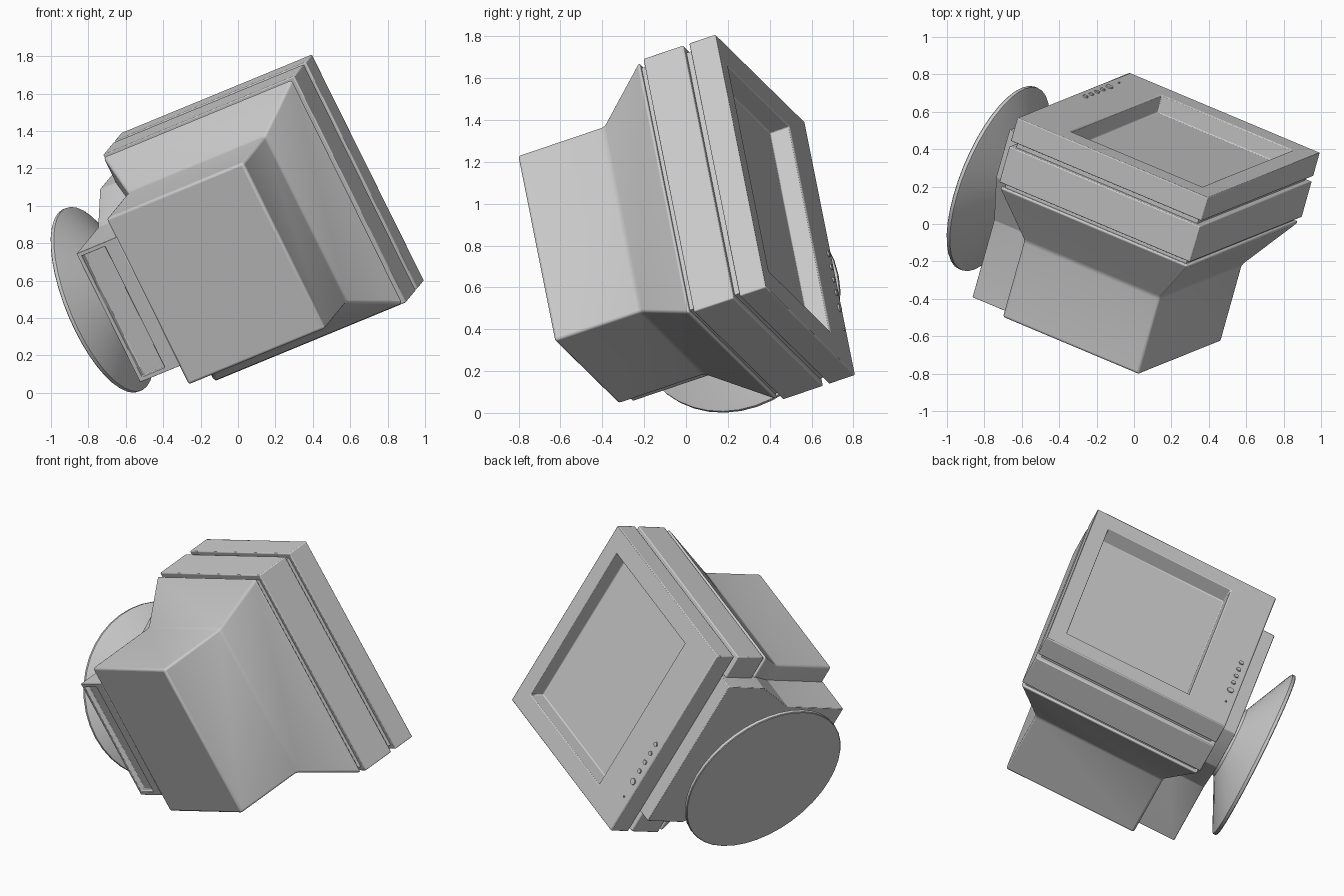
import bpy, bmesh, math
from mathutils import Matrix, Vector

cube = bpy.data.objects.get("Cube")
if cube:
    bpy.data.objects.remove(cube, do_unlink=True)

# One plain grey plastic
GREY = (0.6, 0.6, 0.6, 1)
plastic = bpy.data.materials.new("grey_plastic")
plastic.use_nodes = True
plastic.diffuse_color = GREY
plastic.node_tree.nodes["Principled BSDF"].inputs["Base Color"].default_value = GREY

# Tilted pose: parts are modelled upright, facing -y, origin at the bezel centre
up = Vector((0.862, -0.362, 0.355)).normalized()
side = Vector((-0.437, -0.176, 0.882))
side = (side - up * side.dot(up)).normalized()
POSE = Matrix((side, up.cross(side), up)).transposed().to_4x4()
POSE.translation = (0.185, 0.475, 0.995)


def finish(name, bm, bevel=0.0, segments=2):
    bmesh.ops.recalc_face_normals(bm, faces=bm.faces)
    mesh = bpy.data.meshes.new(name)
    bm.to_mesh(mesh)
    bm.free()
    mesh.materials.append(plastic)
    obj = bpy.data.objects.new(name, mesh)
    bpy.context.collection.objects.link(obj)
    obj.matrix_world = POSE
    if bevel:
        mod = obj.modifiers.new("soft_edges", "BEVEL")
        mod.width = bevel
        mod.segments = segments
        mod.limit_method = "ANGLE"
        mod.angle_limit = math.radians(20)
    bpy.ops.object.select_all(action="DESELECT")
    obj.select_set(True)
    bpy.context.view_layer.objects.active = obj
    bpy.ops.object.shade_smooth_by_angle(angle=math.radians(35))
    return obj


def rect_loft(name, sections, bevel=0.0, segments=2):
    """Join rectangles (half width, bottom, top, depth) into a closed shell."""
    bm = bmesh.new()
    loops = [[bm.verts.new(p) for p in ((-w, y, lo), (w, y, lo), (w, y, hi), (-w, y, hi))]
             for w, lo, hi, y in sections]
    for a, b in zip(loops, loops[1:]):
        for i in range(4):
            j = (i + 1) % 4
            bm.faces.new((a[i], a[j], b[j], b[i]))
    bm.faces.new(loops[0])
    bm.faces.new(loops[-1])
    return finish(name, bm, bevel, segments)


HW, HH = 0.686, 0.592          # half width and height of the front case

# Bezel with sunken screen, then band and rear shell split by grooves
rect_loft("bezel_and_screen", [
    (0.552, -0.32, 0.488, 0.10), (0.555, -0.323, 0.49, 0),
    (HW, -HH, HH, 0), (HW, -HH, HH, 0.137)], 0.006)
rect_loft("groove_core", [
    (HW - 0.03, -HH + 0.03, HH - 0.03, 0.11), (HW - 0.03, -HH + 0.03, HH - 0.03, 0.43)])
rect_loft("middle_band", [(HW, -HH, HH, 0.168), (HW, -HH, HH, 0.377)], 0.006)
rect_loft("rear_shell", [
    (0.682, -0.588, 0.588, 0.402), (0.503, -0.438, 0.41, 0.69),
    (0.503, -0.438, 0.41, 1.14)], 0.014, 3)

# Support block under the case, narrowing to the rear
half = [(0.527, 0.136), (0.527, 0.415), (0.39, 0.69), (0.39, 1.14)]
plan = half + [(-x, y) for x, y in reversed(half)]
bm = bmesh.new()
floor = bm.faces.new([bm.verts.new((x, y, -0.68)) for x, y in plan])
roof = bmesh.ops.extrude_face_region(bm, geom=[floor])["geom"]
for v in roof:
    if isinstance(v, bmesh.types.BMVert):
        v.co.z = -0.43
bmesh.ops.recalc_face_normals(bm, faces=bm.faces)
# Sunken connector panel in its rear face
back = max(bm.faces, key=lambda f: f.calc_center_median().y)
bmesh.ops.inset_region(bm, faces=[back], thickness=0.032)
for v in back.verts:
    if v.co.z > -0.55:
        v.co.z = -0.515
bmesh.ops.inset_region(bm, faces=[back], thickness=0.003, depth=-0.03)
finish("support_block", bm, 0.004)

# Round foot: flat disc with a cone rising into the block
SIDES = 40
profile = [(0.524, -0.89), (0.528, -0.886), (0.528, -0.868), (0.515, -0.86),
           (0.22, -0.72), (0.2, -0.67)]
bm = bmesh.new()
rings = [[bm.verts.new((r * math.cos(math.tau * i / SIDES),
                        0.6 + r * math.sin(math.tau * i / SIDES), z))
          for i in range(SIDES)] for r, z in profile]
for a, b in zip(rings, rings[1:]):
    for i in range(SIDES):
        j = (i + 1) % SIDES
        bm.faces.new((a[i], a[j], b[j], b[i]))
bm.faces.new(rings[0])
bm.faces.new(rings[-1])
finish("swivel_foot", bm)


# Control buttons and indicator on the bezel
def button(name, x, radius):
    bm = bmesh.new()
    place = Matrix.Translation((x, 0, -0.541)) @ Matrix.Rotation(math.pi / 2, 4, "X")
    bmesh.ops.create_cone(bm, cap_ends=True, segments=16, radius1=radius,
                          radius2=radius, depth=0.016, matrix=place)
    finish(name, bm)


for n in range(4):
    button(f"small_button_{n + 1}", -0.05 - 0.07 * n, 0.014)
button("power_button", -0.342, 0.02)
button("indicator", -0.46, 0.005)
